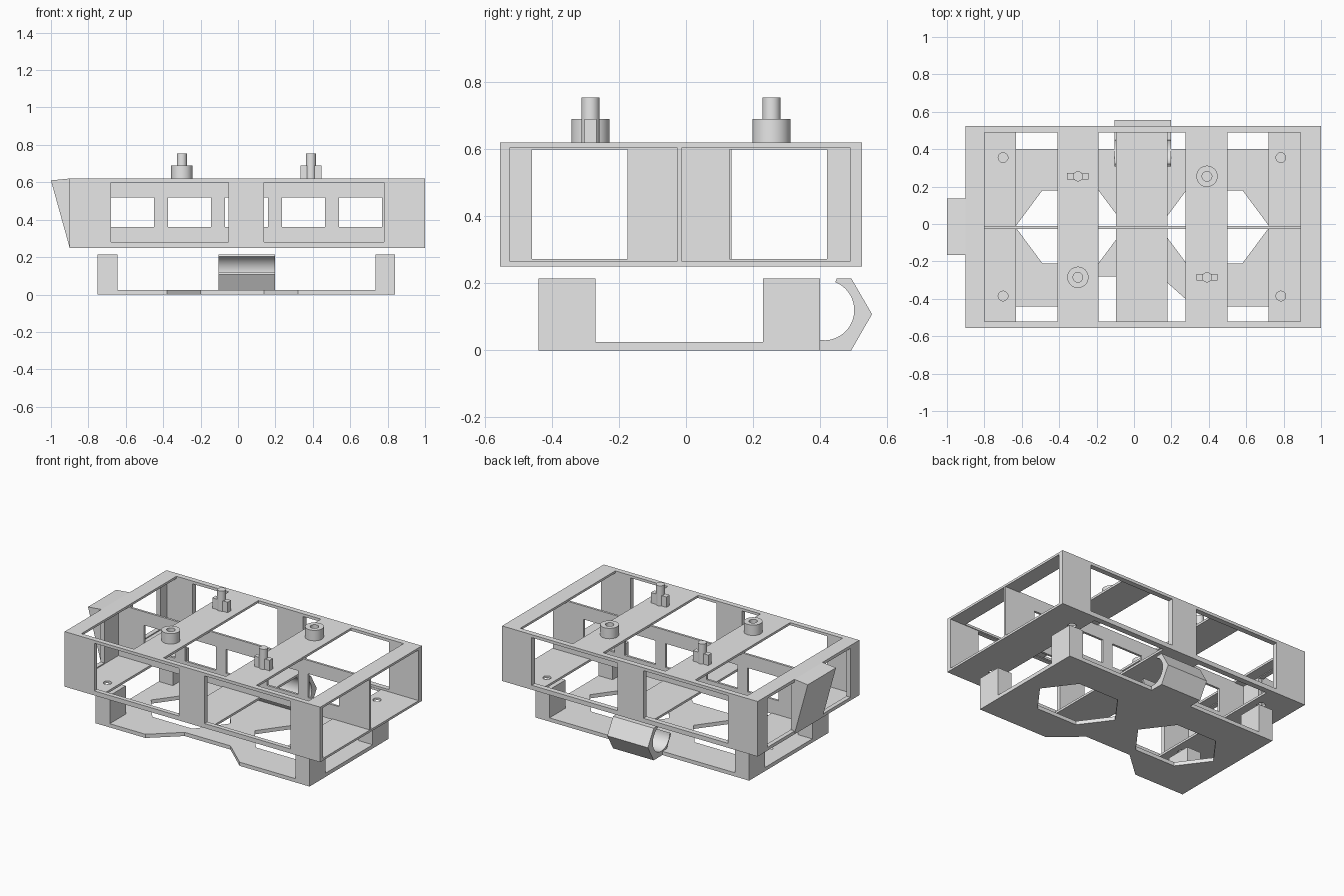
import bpy, bmesh, math
from mathutils import Matrix, Vector

if "Cube" in bpy.data.objects:
    bpy.data.objects.remove(bpy.data.objects["Cube"], do_unlink=True)

grey = bpy.data.materials.new("light_grey")
grey.use_nodes = True
grey.diffuse_color = (0.8, 0.8, 0.8, 1)
grey.node_tree.nodes["Principled BSDF"].inputs["Base Color"].default_value = (0.8, 0.8, 0.8, 1)


def add_object(name, bm):
    bmesh.ops.recalc_face_normals(bm, faces=bm.faces)
    mesh = bpy.data.meshes.new(name)
    bm.to_mesh(mesh)
    bm.free()
    mesh.materials.append(grey)
    obj = bpy.data.objects.new(name, mesh)
    bpy.context.collection.objects.link(obj)
    return obj


def box(name, x, y, z):
    bm = bmesh.new()
    size = Matrix.Diagonal((x[1] - x[0], y[1] - y[0], z[1] - z[0], 1))
    centre = Matrix.Translation((sum(x) / 2, sum(y) / 2, sum(z) / 2))
    bmesh.ops.create_cube(bm, size=1, matrix=centre @ size)
    return add_object(name, bm)


def cylinder(name, x, y, z, radius, sides=32):
    bm = bmesh.new()
    bmesh.ops.create_cone(bm, cap_ends=True, segments=sides, radius1=radius, radius2=radius,
                          depth=z[1] - z[0], matrix=Matrix.Translation((x, y, sum(z) / 2)))
    return add_object(name, bm)


def prism(name, outline, axis, low, high):
    """Extrude an outline along axis; outline uses the other two axes in order."""
    bm = bmesh.new()
    verts = []
    for p in outline:
        co = list(p)
        co.insert(axis, low)
        verts.append(bm.verts.new(co))
    face = bm.faces.new(verts)
    moved = bmesh.ops.extrude_face_region(bm, geom=[face])["geom"]
    step = Vector((0, 0, 0))
    step[axis] = high - low
    bmesh.ops.translate(bm, vec=step, verts=[v for v in moved if isinstance(v, bmesh.types.BMVert)])
    return add_object(name, bm)


def cut(target, cutters):
    for c in cutters:
        c.hide_render = True
        mod = target.modifiers.new("cut", 'BOOLEAN')
        mod.operation, mod.solver, mod.object = 'DIFFERENCE', 'EXACT', c
    bpy.context.view_layer.update()
    graph = bpy.context.evaluated_depsgraph_get()
    mesh = bpy.data.meshes.new_from_object(target.evaluated_get(graph))
    target.modifiers.clear()
    target.data = mesh
    for c in cutters:
        bpy.data.objects.remove(c, do_unlink=True)


def smooth(obj):
    bpy.ops.object.select_all(action='DESELECT')
    obj.select_set(True)
    bpy.context.view_layer.objects.active = obj
    bpy.ops.object.shade_smooth_by_angle(angle=math.radians(30))


# Upper frame: hollow box, open at its left end
FRONT, BACK, FLOOR, TOP = -0.555, 0.525, 0.25, 0.62
inside_y = (-0.525, 0.49)
frame = box("upper_frame", (-0.9, 1.0), (FRONT, BACK), (FLOOR, TOP))
cutters = [box("cavity", (-0.87, 1.1), inside_y, (0.265, 0.605))]
for x in ((-0.68, -0.05), (0.14, 0.78)):
    cutters.append(box("side_window", x, (-0.7, 0.7), (0.28, 0.6)))
for y in ((-0.46, -0.175), (0.13, 0.42)):
    cutters.append(box("end_window", (-0.95, -0.8), y, (0.272, 0.6)))
for x in ((-0.8, -0.41), (-0.19, 0.275), (0.5, 0.89)):
    cutters.append(box("top_opening", x, (-0.52, 0.488), (0.58, 0.7)))
for x in ((-0.63, -0.095), (0.18, 0.72)):
    cutters.append(box("floor_opening", x, (-0.52, 0.488), (0.2, 0.275)))
for x in (-0.7, 0.785):
    for y in (-0.385, 0.355):
        cutters.append(cylinder("screw_hole", x, y, (0.2, 0.3), 0.026, 24))
cut(frame, cutters)

# Long middle wall with five windows
partition = box("middle_partition", (-0.88, 0.998), (-0.027, -0.012), (0.26, 0.61))
cut(partition, [box("wall_window", (x, x + 0.23), (-0.1, 0.1), (0.36, 0.52))
                for x in (-0.68, -0.375, -0.07, 0.235, 0.54)])

# Wedge hook on the right end
prism("end_wedge", [(-0.89, TOP), (-0.9, TOP), (-1.0, 0.61), (-0.9, FLOOR), (-0.89, FLOOR)],
      1, -0.165, 0.135)

# Pegs and sockets on the two cross straps
for x, pin_y, socket_y in ((-0.3, 0.255, -0.285), (0.39, -0.285, 0.255)):
    smooth(cylinder("pin", x, pin_y, (0.61, 0.755), 0.027))
    box("pin_fins", (x - 0.057, x + 0.057), (pin_y - 0.018, pin_y + 0.018), (0.615, 0.69))
    socket = cylinder("socket", x, socket_y, (0.615, 0.69), 0.057)
    cut(socket, [cylinder("bore", x, socket_y, (0.625, 0.75), 0.026)])
    smooth(socket)

# Lower tray with a front notch and two hexagonal openings
tray = prism("lower_tray", [(-0.75, -0.44), (-0.38, -0.44), (-0.2, -0.28), (0.14, -0.28),
                            (0.32, -0.44), (0.84, -0.44), (0.84, 0.4), (-0.75, 0.4)], 2, 0, 0.025)
hexagon = [(-0.295, 0), (-0.15, 0.195), (0.15, 0.195), (0.295, 0), (0.15, -0.195), (-0.15, -0.195)]
cut(tray, [prism("hex_opening", [(cx + u, v - 0.015) for u, v in hexagon], 2, -0.1, 0.1)
           for cx in (-0.34, 0.43)])

# Corner posts on the tray
for x in ((-0.75, -0.645), (0.735, 0.84)):
    for y in ((-0.44, -0.27), (0.23, 0.4)):
        box("corner_post", x, y, (0, 0.215))

# Open hexagonal clip at the back with a round seat
arc = [(0.412 + 0.09 * math.cos(a), 0.12 + 0.09 * math.sin(a))
       for a in (math.radians(68 - 248 * i / 32) for i in range(33))]
clip = prism("back_clip", [(0.307, 0.108), (0.369, 0), (0.493, 0), (0.555, 0.108),
                           (0.493, 0.215), (0.45, 0.215)] + arc, 0, -0.105, 0.197)
smooth(clip)
